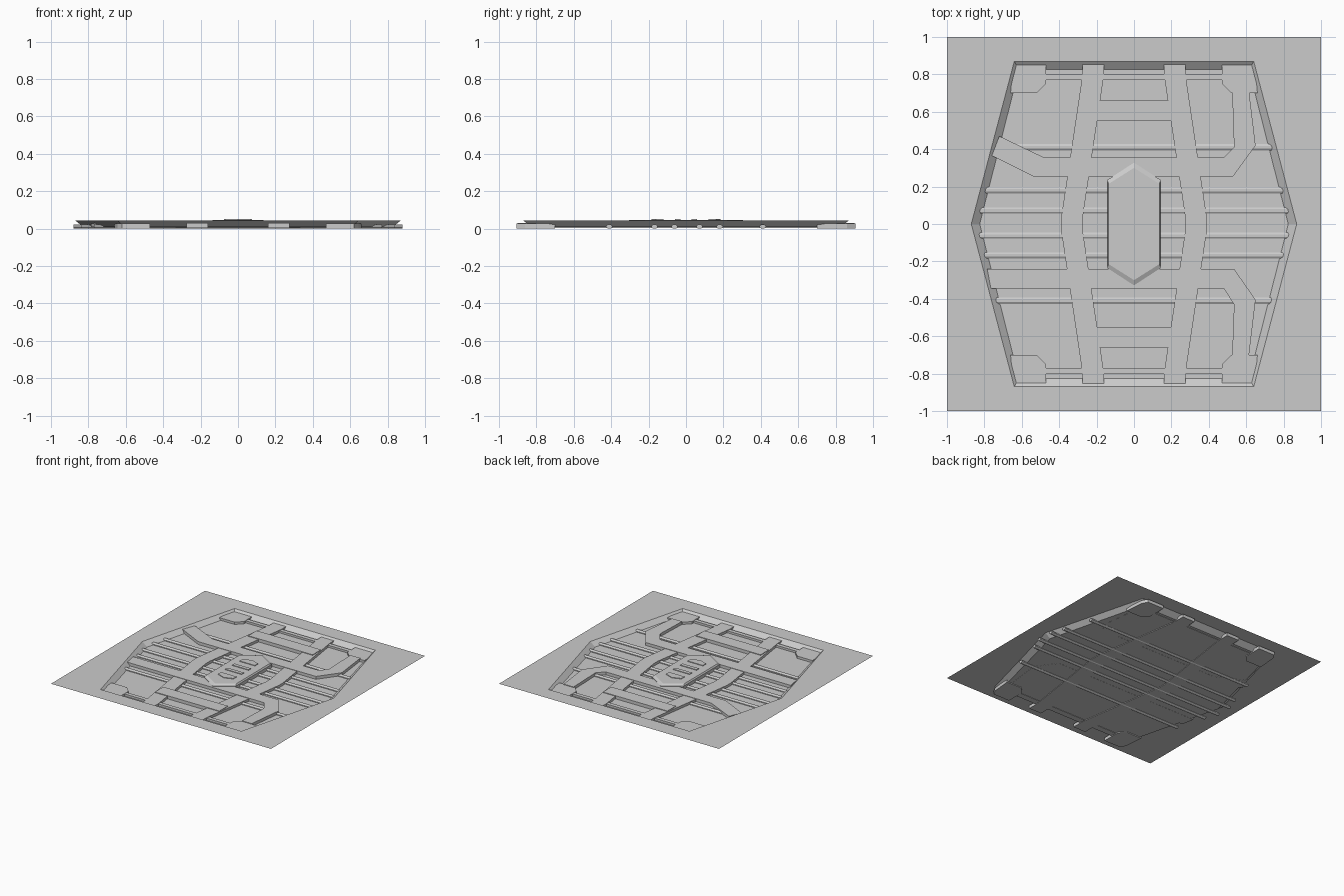
import bpy, bmesh
from math import pi
from mathutils import Matrix

if "Cube" in bpy.data.objects:
    bpy.data.objects.remove(bpy.data.objects["Cube"])


def finish(name, bm):
    me = bpy.data.meshes.new(name)
    bm.to_mesh(me)
    bm.free()
    ob = bpy.data.objects.new(name, me)
    bpy.context.collection.objects.link(ob)
    return ob


def prism(name, pts, z0, z1, top=None):
    """Extruded outline; 'top' may give a different upper outline."""
    bm = bmesh.new()
    lo = [bm.verts.new((x, y, z0)) for x, y in pts]
    hi = [bm.verts.new((x, y, z1)) for x, y in (top or pts)]
    bm.faces.new(lo)
    bm.faces.new(hi)
    n = len(pts)
    for i in range(n):
        j = (i + 1) % n
        bm.faces.new((lo[i], lo[j], hi[j], hi[i]))
    bmesh.ops.recalc_face_normals(bm, faces=bm.faces)
    return finish(name, bm)


def box(name, x0, x1, y0, y1, z0, z1):
    return prism(name, [(x0, y0), (x1, y0), (x1, y1), (x0, y1)], z0, z1)


def flip(pts, sx, sy):
    return [(x * sx, y * sy) for x, y in pts]


def hexagon(xe, ye, xm):
    return [(xe, ye), (-xe, ye), (-xm, 0), (-xe, -ye), (xe, -ye), (xm, 0)]


# Square plate with sloped hexagonal tray
bm = bmesh.new()
rings = []
for pts, z in ((hexagon(1, 1, 1), 0.043), (hexagon(0.64, 0.87, 0.87), 0.043),
               (hexagon(0.615, 0.825, 0.825), 0.009)):
    rings.append([bm.verts.new((x, y, z)) for x, y in pts])
for a, b in zip(rings, rings[1:]):
    for i in range(6):
        j = (i + 1) % 6
        bm.faces.new((a[i], a[j], b[j], b[i]))
bm.faces.new(rings[-1])
finish("plate_with_tray", bm)

# Pipes running across the tray
for y, half in ((0.41, 0.77), (0.18, 0.84), (0.072, 0.88),
                (-0.062, 0.88), (-0.168, 0.84), (-0.41, 0.77)):
    bm = bmesh.new()
    bmesh.ops.create_cone(bm, cap_ends=True, segments=8, radius1=1, radius2=1, depth=2 * half)
    bmesh.ops.transform(bm, verts=bm.verts,
                        matrix=Matrix.Translation((0, y, 0.011))
                        @ Matrix.Diagonal((1, 0.018, 0.0119, 1))
                        @ Matrix.Rotation(pi / 2, 4, 'Y')
                        @ Matrix.Rotation(pi / 8, 4, 'Z'))
    finish("cross_pipe", bm)

# Bowed long ribs, left and right
half_rib = [(0.39, 0.03), (0.275, 0.80), (0.275, 0.90), (0.16, 0.90), (0.16, 0.80), (0.275, 0.03)]
rib = half_rib[:3] + half_rib[3:] + flip(half_rib, 1, -1)[::-1]
for s in (1, -1):
    prism("long_rib", flip(rib, s, 1), 0.004, 0.030)

# Corner panels, end bars and bridge blocks
corner = [(0.66, 0.70), (0.52, 0.70), (0.47, 0.75), (0.47, 0.905), (0.62, 0.905), (0.645, 0.86)]
for sy in (1, -1):
    for sx in (1, -1):
        prism("corner_panel", flip(corner, sx, sy), 0.002, 0.028)
    ya, yb = sorted((0.77 * sy, 0.803 * sy))
    box("end_bar", -0.48, 0.48, ya, yb, 0.006, 0.026)
    ya, yb = sorted((0.55 * sy, 0.66 * sy))
    box("bridge_block", -0.293, 0.293, ya, yb, 0.009, 0.035)

# Bent conduits
prism("bent_conduit_back", [(-0.72, 0.47), (-0.48, 0.355), (0.48, 0.355), (0.535, 0.41),
                            (0.525, 0.71), (0.615, 0.71), (0.65, 0.42), (0.53, 0.255),
                            (-0.54, 0.255), (-0.76, 0.365)], 0.008, 0.033)
prism("bent_conduit_front", [(-0.785, -0.24), (0.535, -0.24), (0.65, -0.405), (0.615, -0.70),
                             (0.525, -0.70), (0.535, -0.43), (0.48, -0.345),
                             (-0.765, -0.345)], 0.008, 0.033)


# Central hub with sloped ends
def hub(w, s, tip):
    return [(0, tip), (-w, s), (-w, -s), (0, -tip), (w, -s), (w, s)]


prism("hub_base", hub(0.143, 0.235, 0.328), 0.009, 0.036)
prism("hub_cap", hub(0.143, 0.235, 0.328), 0.036, 0.047, hub(0.135, 0.215, 0.30))

# Raised bars on the hub, the outer ones chevron-ended
for s in (1, -1):
    ya, yb = sorted((0.03 * s, 0.06 * s))
    box("hub_bar", -0.075, 0.075, ya, yb, 0.046, 0.052)
    prism("hub_chevron", flip([(-0.07, 0.12), (0.07, 0.12), (0.07, 0.16), (0, 0.185),
                               (-0.07, 0.16)], 1, s), 0.046, 0.052)
